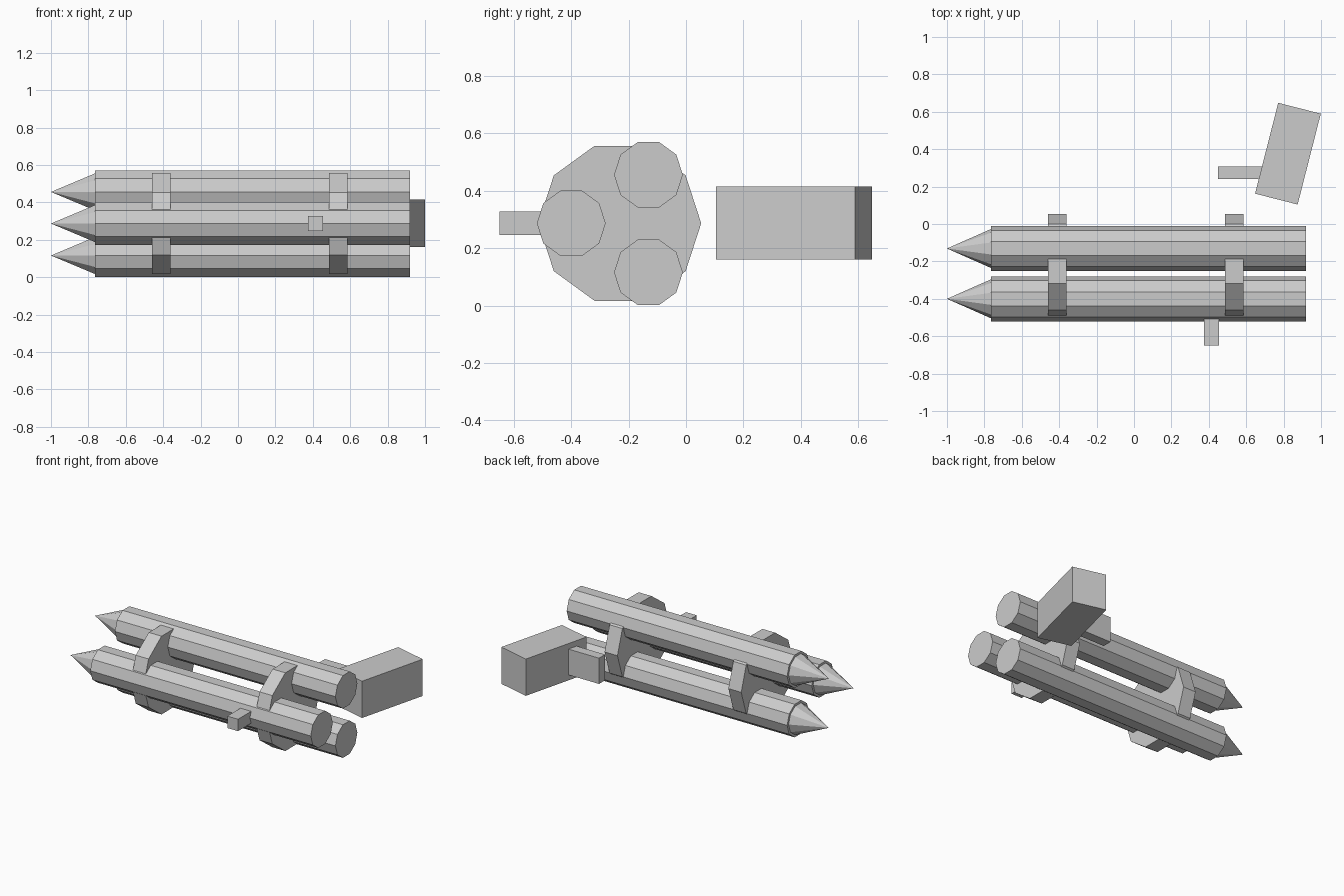
import bpy
import math
from mathutils import Matrix

if "Cube" in bpy.data.objects:
    bpy.data.objects.remove(bpy.data.objects["Cube"])

grey = bpy.data.materials.new("plain_grey")
grey.diffuse_color = (0.6, 0.6, 0.6, 1)
grey.use_nodes = True
grey.node_tree.nodes["Principled BSDF"].inputs["Base Color"].default_value = grey.diffuse_color

# Decagons have a vertex on the +y axis, with their axis along x
AXIS_TO_X = Matrix(((0, 0, 1), (1, 0, 0), (0, 1, 0)))
TURN = AXIS_TO_X.to_euler()


def finish(name):
    ob = bpy.context.object
    ob.name = name
    ob.data.materials.clear()
    ob.data.materials.append(grey)
    return ob


def prism(name, x0, x1, y, z, r0, r1):
    """Ten-sided prism or cone along x; r0 at x0, r1 at x1."""
    bpy.ops.mesh.primitive_cone_add(vertices=10, radius1=r0, radius2=r1, depth=x1 - x0)
    ob = finish(name)
    # The primitive starts with a vertex on its local y axis
    ob.data.transform(Matrix.Rotation(-math.pi / 2, 4, 'Z'))
    ob.data.transform(AXIS_TO_X.to_4x4())
    ob.location = ((x0 + x1) / 2, y, z)
    return ob


def box(name, centre, size, turn=0):
    bpy.ops.mesh.primitive_cube_add(size=1, location=centre, rotation=(0, 0, turn))
    ob = finish(name)
    ob.scale = size
    return ob


# Three pointed tubes in a triangular bundle
for label, y, z in (("upper", -0.131, 0.456), ("lower", -0.131, 0.116), ("front", -0.40, 0.287)):
    prism(label + "_tube", -0.765, 0.92, y, z, 0.12, 0.12)
    prism(label + "_nose", -1.0, -0.765, y, z, 0.0, 0.104)

# Disc-shaped holders that carry the tubes
for label, x in (("fore", -0.41), ("aft", 0.536)):
    prism(label + "_holder", x - 0.049, x + 0.049, -0.231, 0.287, 0.284, 0.284)

# Small sight block on the front tube
box("sight_block", (0.414, -0.575, 0.287), (0.082, 0.15, 0.082))

# Angled rear block and its short bar
box("rear_block", (0.823, 0.376, 0.288), (0.235, 0.501, 0.254), math.radians(-14.3))
box("rear_bar", (0.60, 0.274, 0.288), (0.30, 0.066, 0.178))
